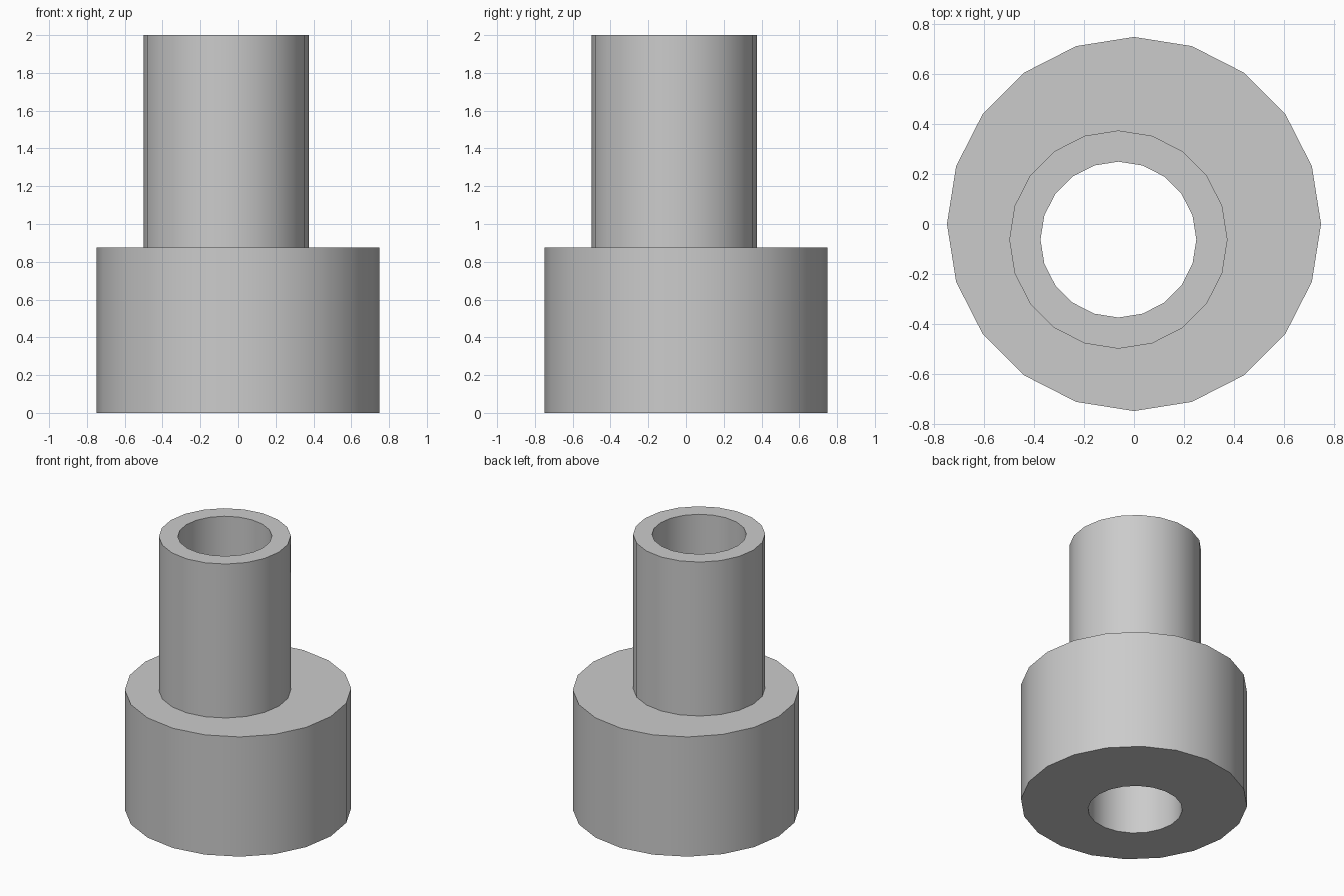
import bpy
import bmesh
from math import cos, sin, tau

cube = bpy.data.objects.get("Cube")
if cube:
    bpy.data.objects.remove(cube, do_unlink=True)

SIDES = 20
STEP_Z, TOP_Z = 0.875, 2.0
BASE_R, TUBE_R, BORE_R = 0.75, 0.4375, 0.3125
OFFSET = -0.0625  # tube and bore sit off the base axis in x and y

grey = bpy.data.materials.new("plain grey")
grey.use_nodes = True
colour = (0.6, 0.6, 0.6, 1)
grey.diffuse_color = colour
grey.node_tree.nodes["Principled BSDF"].inputs["Base Color"].default_value = colour

bm = bmesh.new()


def ring(radius, z, offset=0.0):
    return [bm.verts.new((offset + radius * cos(tau * i / SIDES),
                          offset + radius * sin(tau * i / SIDES), z))
            for i in range(SIDES)]


# Closed loop of rings: base wall, step, tube wall, rim, through bore, underside
rings = [
    ring(BASE_R, 0),
    ring(BASE_R, STEP_Z),
    ring(TUBE_R, STEP_Z, OFFSET),
    ring(TUBE_R, TOP_Z, OFFSET),
    ring(BORE_R, TOP_Z, OFFSET),
    ring(BORE_R, 0, OFFSET),
]
for lower, upper in zip(rings, rings[1:] + rings[:1]):
    for i in range(SIDES):
        j = (i + 1) % SIDES
        bm.faces.new((lower[i], lower[j], upper[j], upper[i]))

mesh = bpy.data.meshes.new("stepped_bushing")
bm.to_mesh(mesh)
bm.free()
mesh.materials.append(grey)
bushing = bpy.data.objects.new("stepped_bushing", mesh)
bpy.context.collection.objects.link(bushing)

# Smooth walls with crisp rims
bpy.ops.object.select_all(action="DESELECT")
bushing.select_set(True)
bpy.context.view_layer.objects.active = bushing
bpy.ops.object.shade_smooth_by_angle()
